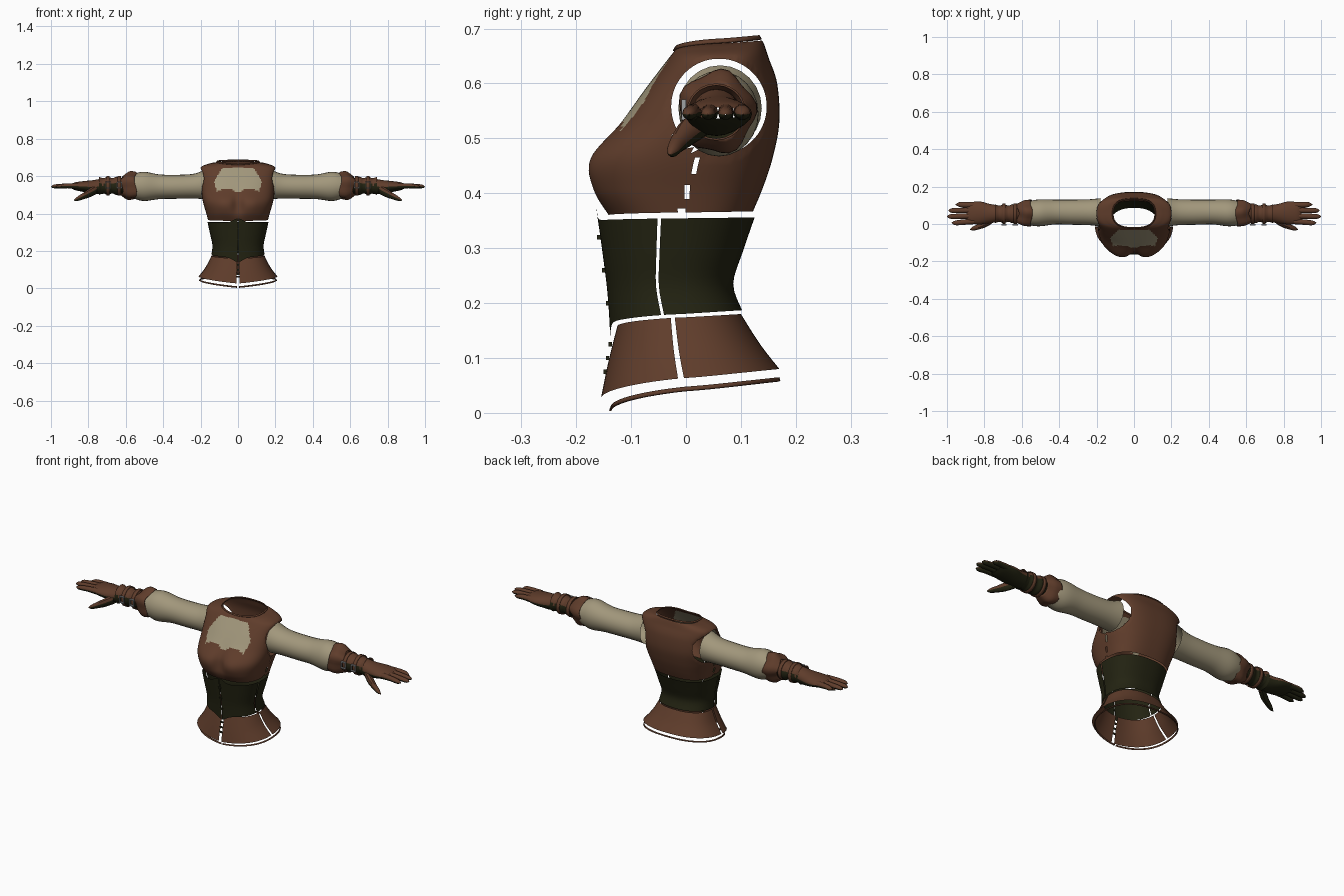
import bpy, bmesh, math
from mathutils import Vector

if "Cube" in bpy.data.objects:
    bpy.data.objects.remove(bpy.data.objects["Cube"])

PI = math.pi


def material(name, rgb):
    m = bpy.data.materials.new(name)
    m.diffuse_color = (*rgb, 1)
    m.use_nodes = True
    m.node_tree.nodes["Principled BSDF"].inputs["Base Color"].default_value = m.diffuse_color
    return m


BROWN = material("brown leather", (0.115, 0.046, 0.024))
GREEN = material("dark green leather", (0.017, 0.017, 0.006))
CREAM = material("cream linen", (0.36, 0.31, 0.20))
STEEL = material("buckle steel", (0.35, 0.36, 0.37))


def finish(name, bm, mats, rule=None, thick=0, angle=40):
    """Turn half a part into a mirrored, smooth object; rule picks face colours."""
    bm.normal_update()
    for f in bm.faces:
        f.material_index = rule(f) if rule else 0
    me = bpy.data.meshes.new(name)
    bm.to_mesh(me)
    bm.free()
    for m in mats:
        me.materials.append(m)
    ob = bpy.data.objects.new(name, me)
    bpy.context.collection.objects.link(ob)
    mir = ob.modifiers.new("mirror", 'MIRROR')
    mir.merge_threshold = 0.0005
    if thick:
        ob.modifiers.new("thickness", 'SOLIDIFY').thickness = thick
    bpy.ops.object.select_all(action='DESELECT')
    ob.select_set(True)
    bpy.context.view_layer.objects.active = ob
    bpy.ops.object.shade_smooth_by_angle(angle=math.radians(angle))
    return ob


def spline(keys, t):
    """Catmull-Rom value through the keys, t from 0 to 1."""
    n = len(keys) - 1
    i = min(int(t * n), n - 1)
    u = t * n - i
    k = [keys[max(0, min(n, i + d))] for d in (-1, 0, 1, 2)]
    return [b + 0.5 * u * (c - a + u * (2*a - 5*b + 4*c - d + u * (3*(b - c) + d - a)))
            for a, b, c, d in zip(*k)]


def skin(bm, rows, closed=False):
    n = len(rows[0])
    for r, s in zip(rows, rows[1:]):
        for j in range(n if closed else n - 1):
            k = (j + 1) % n
            bm.faces.new((r[j], r[k], s[k], s[j]))


def panel(bm, keys, a0, a1, steps, n=24, power=2.4, warp=None):
    """Loft part of a torso ring. Keys: z front, z back, half width, y front, y back."""
    rows = []
    for i in range(steps + 1):
        zf, zb, hw, yf, yb = spline(keys, i / steps)
        row = []
        for j in range(n + 1):
            a = a0 + (a1 - a0) * j / n
            s, c = max(0.0, math.sin(a)), math.cos(a)
            x = hw * s ** (2 / power)
            y = (yf + yb) / 2 - (yb - yf) / 2 * math.copysign(abs(c) ** (2 / power), c)
            p = Vector((x if s > 1e-6 else 0, y, zf + (zb - zf) * math.sin(a / 2)))
            row.append(bm.verts.new(warp(p, i / steps) if warp else p))
        rows.append(row)
    skin(bm, rows)


# Flared skirt: front and back panels split at the side seam and centre front
bm = bmesh.new()
skirt = [(0.026, 0.08, 0.21, -0.155, 0.17), (0.09, 0.125, 0.172, -0.142, 0.135),
         (0.158, 0.18, 0.142, -0.125, 0.10)]
panel(bm, skirt, 0.02, 1.48, 10)
panel(bm, skirt, 1.53, PI, 10)
finish("skirt", bm, [BROWN])

# Piping hanging just under the hem
bm = bmesh.new()
panel(bm, [(0.004, 0.058, 0.208, -0.14, 0.172), (0.011, 0.065, 0.205, -0.137, 0.17)],
      0.01, PI, 1, 36)
finish("hem_piping", bm, [BROWN], thick=0.004)

# Waist corset with pointed front edges
bm = bmesh.new()


def corset_point(p, t):
    if p.y < 0:
        p.z += (0.024 * t - 0.022 * (1 - t)) * math.exp(-(p.x / 0.035) ** 2)
    return p


corset = [(0.162, 0.187, 0.142, -0.138, 0.102), (0.225, 0.235, 0.137, -0.143, 0.086),
          (0.29, 0.295, 0.15, -0.153, 0.104), (0.350, 0.356, 0.163, -0.163, 0.125)]
panel(bm, corset, 0.004, 1.40, 12, warp=corset_point)
panel(bm, corset, 1.44, PI, 12)
finish("corset", bm, [GREEN])

# Bodice with bust, shoulders, arm holes and a linen chest panel
ARM_Y, ARM_Z, ARM_R = 0.06, 0.558, 0.087


def bust(p, t):
    if p.y < 0:
        k = math.exp(-((p.z - 0.45) / 0.055) ** 2)
        p.y += k * (0.024 * math.exp(-(p.x / 0.028) ** 2)
                    - 0.008 * math.exp(-((p.x - 0.08) / 0.04) ** 2))
    return p


bodice = [(0.360, 0.367, 0.16, -0.142, 0.122), (0.405, 0.41, 0.172, -0.168, 0.140),
          (0.465, 0.465, 0.188, -0.170, 0.158), (0.53, 0.53, 0.198, -0.118, 0.170),
          (0.59, 0.60, 0.20, -0.074, 0.166), (0.640, 0.648, 0.20, -0.036, 0.150),
          (0.652, 0.672, 0.155, -0.026, 0.142), (0.660, 0.678, 0.115, -0.02, 0.138)]
bm = bmesh.new()
panel(bm, bodice, 0, 1.56, 56, 40, 2.7, bust)
panel(bm, bodice, 1.56, PI, 56, 40, 2.7, bust)
bmesh.ops.remove_doubles(bm, verts=bm.verts[:], dist=0.0003)


def arm_distance(v):
    return math.hypot(v.co.y - ARM_Y, v.co.z - ARM_Z) if v.co.x > 0.1 else 9


hole = [v for v in bm.verts if arm_distance(v) < ARM_R]
bmesh.ops.delete(bm, geom=hole, context='VERTS')
for v in bm.verts:      # round off the arm hole edge
    d = arm_distance(v)
    if v.is_boundary and d < ARM_R + 0.012:
        v.co.y = ARM_Y + (v.co.y - ARM_Y) * ARM_R / d
        v.co.z = ARM_Z + (v.co.z - ARM_Z) * ARM_R / d
# side seam below the arm hole
bmesh.ops.delete(bm, context='FACES', geom=[
    f for f in bm.faces if f.calc_center_median().z < 0.475
    and f.calc_center_median().x > 0.1
    and abs(f.calc_center_median().y - (0.25 * (f.calc_center_median().z - 0.36) - 0.008)) < 0.0035])


def chest(f):
    c = f.calc_center_median()
    low = 0.508 + 0.024 * math.sin(PI * min(1, c.x / 0.125))
    side = 0.128 - max(0, c.z - 0.57) * 0.6 - max(0, 0.57 - c.z) * 0.3
    return 1 if c.y < 0 and low < c.z < 0.645 and c.x < side else 0


finish("bodice", bm, [BROWN, CREAM], chest)

# Collar piping around the neck
bm = bmesh.new()
panel(bm, [(0.660, 0.681, 0.117, -0.024, 0.138), (0.666, 0.688, 0.112, -0.02, 0.134)],
      0.0, PI, 1, 30, 2.6)
finish("collar_piping", bm, [BROWN], thick=0.004)


def tube(bm, keys, steps, n=20, ruffle=0):
    """Loft ellipses along x. Keys: x, y, z, y radius, z radius."""
    rows = []
    for i in range(steps + 1):
        x, y, z, ry, rz = spline(keys, i / steps)
        row = []
        for j in range(n):
            a = -2 * PI * j / n
            k = 1 + ruffle * math.sin(5 * a + 1)
            row.append(bm.verts.new((x + ruffle * 0.1 * math.sin(3 * a),
                                     y + ry * k * math.cos(a), z + rz * k * math.sin(a))))
        rows.append(row)
    skin(bm, rows, True)
    bmesh.ops.recalc_face_normals(bm, faces=bm.faces[:])


# Linen sleeves, fuller over the forearm
bm = bmesh.new()
tube(bm, [(0.178, 0.062, 0.555, 0.076, 0.078), (0.24, 0.063, 0.546, 0.069, 0.066),
          (0.33, 0.063, 0.543, 0.067, 0.064), (0.42, 0.064, 0.543, 0.066, 0.066),
          (0.50, 0.06, 0.545, 0.072, 0.078), (0.55, 0.058, 0.546, 0.066, 0.068),
          (0.585, 0.056, 0.546, 0.052, 0.052)], 36, 24)
finish("sleeves", bm, [CREAM])

# Ragged flared glove cuffs
bm = bmesh.new()
tube(bm, [(0.548, 0.056, 0.548, 0.07, 0.070), (0.585, 0.056, 0.548, 0.067, 0.074),
          (0.622, 0.056, 0.548, 0.050, 0.050)], 8, 30, 0.07)
finish("glove_cuffs", bm, [BROWN], thick=0.004)


def top_brown(limit):
    return lambda f: 0 if f.normal.z > limit else 1


# Wrinkled wrist of the glove
bm = bmesh.new()
wrist = [(0.60 + 0.024 * i, 0.055, 0.548, 0.047 + 0.004 * (-1) ** i, 0.045 + 0.004 * (-1) ** i)
         for i in range(7)]
tube(bm, wrist, 24)
finish("glove_wrists", bm, [BROWN, GREEN], top_brown(0.35))

# Hand, fingers and thumb: brown back, green palm
bm = bmesh.new()
tube(bm, [(0.72, 0.055, 0.547, 0.044, 0.042), (0.77, 0.056, 0.542, 0.051, 0.037),
          (0.82, 0.059, 0.544, 0.061, 0.030), (0.87, 0.059, 0.546, 0.058, 0.021),
          (0.895, 0.058, 0.546, 0.048, 0.010)], 16)
for y0, y1, tip in ((0.014, 0.006, 0.975), (0.044, 0.040, 1.0), (0.073, 0.072, 0.993),
                    (0.101, 0.104, 0.955)):
    tube(bm, [(0.855, y0, 0.547, 0.015, 0.016), (0.91, (y0 + y1) / 2, 0.548, 0.0145, 0.0135),
              (tip - 0.02, y1, 0.545, 0.0125, 0.011), (tip, y1, 0.543, 0.001, 0.001)], 12, 10)
tube(bm, [(0.755, 0.03, 0.53, 0.024, 0.026), (0.79, 0.005, 0.512, 0.021, 0.025),
          (0.83, -0.014, 0.492, 0.015, 0.018), (0.86, -0.024, 0.478, 0.011, 0.012),
          (0.878, -0.029, 0.470, 0.001, 0.001)], 14, 10)
finish("glove_hands", bm, [BROWN, GREEN], top_brown(0.1))

# Wrist straps and their buckles
bm = bmesh.new()
for x in (0.635, 0.695):
    tube(bm, [(x - 0.009, 0.055, 0.548, 0.054, 0.052), (x + 0.009, 0.055, 0.548, 0.054, 0.052)], 1, 24)
finish("wrist_straps", bm, [BROWN], thick=0.004)


def box(bm, centre, size):
    for v in bmesh.ops.create_cube(bm, size=1)["verts"]:
        v.co = Vector(a * b + c for a, b, c in zip(v.co, size, centre))


bm = bmesh.new()
for x in (0.635, 0.695):
    for dz in (-0.016, 0.016):
        box(bm, (x, -0.004, 0.552 + dz), (0.026, 0.008, 0.005))
    for dx in (-0.012, 0.012):
        box(bm, (x + dx, -0.004, 0.552), (0.005, 0.008, 0.032))
finish("wrist_buckles", bm, [STEEL])

# Small clasps closing the front of the skirt and corset
bm = bmesh.new()
for z, y in ((0.075, -0.147), (0.10, -0.143), (0.125, -0.138), (0.2, -0.143), (0.26, -0.15), (0.32, -0.159)):
    box(bm, (0.004, y, z), (0.008, 0.006, 0.008))
finish("front_clasps", bm, [GREEN])
